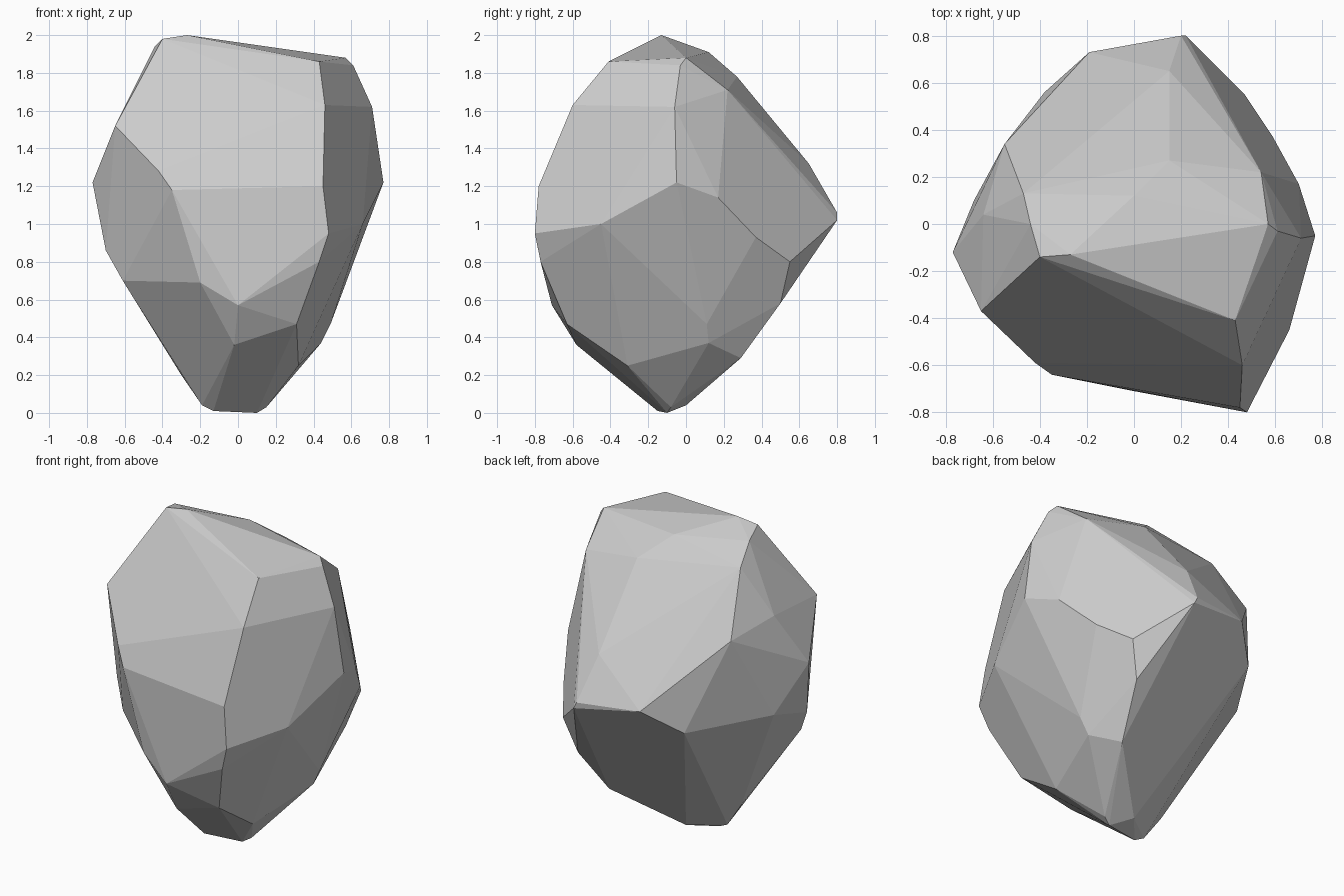
import bpy, bmesh, math

# Corner points of the chipped rock, grouped by region; the hull makes the facets
top = [(-.40, -.14, 1.98), (-.27, -.13, 2.0), (-.44, 0, 1.94), (.43, -.41, 1.86),
       (.57, 0, 1.88), (.61, -.03, 1.84), (.54, .22, 1.71), (.15, .27, 1.78), (0, .12, 1.91)]
front = [(.46, -.60, 1.63), (.45, -.78, 1.2), (.48, -.80, .95), (.43, -.77, .8),
         (-.65, -.37, 1.52), (-.42, -.59, 1.28), (-.35, -.64, 1.18), (.0, -.71, .57),
         (.35, -.71, .65), (-.2, -.65, .69)]
right = [(.71, -.06, 1.62), (.77, -.05, 1.22), (.70, .17, 1.14), (.66, -.45, 1.0),
         (.59, .37, .93), (.47, .55, .8), (.49, .11, .47), (.44, .12, .37)]
back = [(.20, .80, 1.06), (.22, .80, 1.02), (-.19, .73, 1.08), (.15, .65, 1.32),
        (-.38, .56, .93), (.40, .50, .58), (.33, .29, .29)]
left = [(-.77, -.12, 1.22), (-.55, .34, 1.47), (-.64, .04, 1.54), (-.47, .13, 1.83),
        (-.68, .10, .95), (-.70, -.2, .86), (-.61, -.27, .7)]
bottom = [(-.02, -.58, .36), (.31, -.63, .47), (.32, -.31, .25), (-.30, -.12, .2),
          (-.13, -.15, .01), (-.19, -.14, .04), (.10, -.10, .0), (.15, -.08, .03),
          (.0, .0, .04)]

bm = bmesh.new()
for p in top + front + right + back + left + bottom:
    bm.verts.new(p)
res = bmesh.ops.convex_hull(bm, input=bm.verts[:])
bmesh.ops.delete(bm, geom=[v for v in bm.verts if not v.link_faces], context='VERTS')

# Merge nearly coplanar triangles into broad flat facets
bmesh.ops.dissolve_limit(bm, angle_limit=math.radians(4), verts=bm.verts[:], edges=bm.edges[:])
bmesh.ops.recalc_face_normals(bm, faces=bm.faces[:])

mesh = bpy.data.meshes.new("rock")
bm.to_mesh(mesh)
bm.free()
rock = bpy.data.objects.new("rock", mesh)
bpy.context.collection.objects.link(rock)
